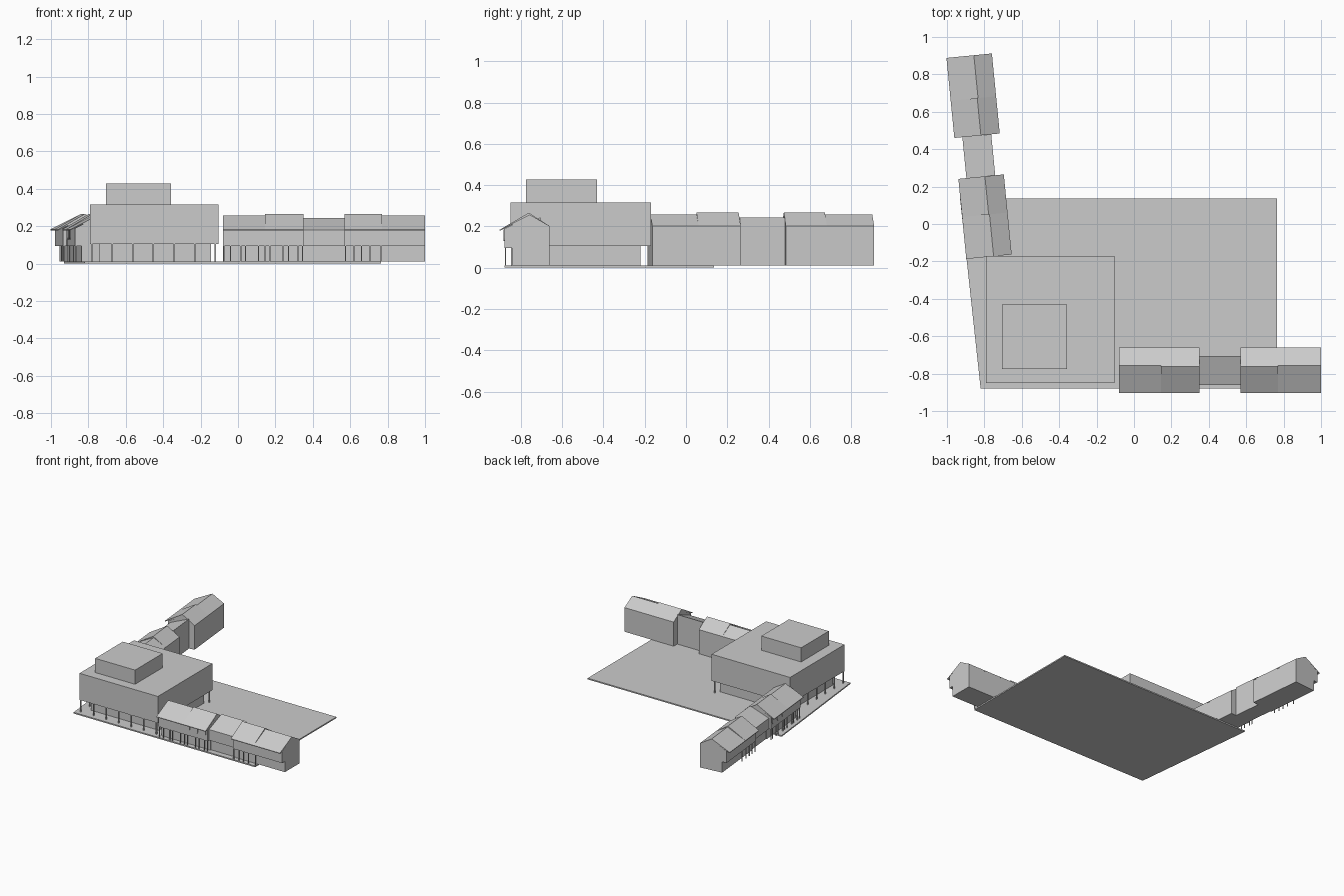
import bpy, bmesh, math
from mathutils import Matrix, Vector

if "Cube" in bpy.data.objects:
    bpy.data.objects.remove(bpy.data.objects["Cube"])


def extrude(name, points, offset, M=Matrix.Identity(4)):
    """Closed solid from a 3D outline swept along an offset, placed by M."""
    bm = bmesh.new()
    face = bm.faces.new([bm.verts.new(p) for p in points])
    new = bmesh.ops.extrude_face_region(bm, geom=[face])["geom"]
    bmesh.ops.translate(bm, vec=offset,
                        verts=[g for g in new if isinstance(g, bmesh.types.BMVert)])
    bm.transform(M)
    bmesh.ops.recalc_face_normals(bm, faces=bm.faces)
    mesh = bpy.data.meshes.new(name)
    bm.to_mesh(mesh)
    bm.free()
    obj = bpy.data.objects.new(name, mesh)
    bpy.context.collection.objects.link(obj)
    return obj


def box(name, x0, x1, y0, y1, z0, z1, M=Matrix.Identity(4)):
    return extrude(name, [(x0, y0, z0), (x1, y0, z0), (x1, y1, z0), (x0, y1, z0)],
                   (0, 0, z1 - z0), M)


def prism(name, profile, u0, u1, M):
    """Sweep a (v, z) cross-section along the wing axis."""
    return extrude(name, [(u0, v, z) for v, z in profile], (u1 - u0, 0, 0), M)


def column(name, x, y, z1, M=Matrix.Identity(4), r=0.004):
    return box(name, x - r, x + r, y - r, y + r, 0.01, z1, M)


# Ground slab
extrude("ground_slab", [(-0.82, -0.88, 0), (0.765, -0.88, 0),
                        (0.765, 0.135, 0), (-0.93, 0.135, 0)], (0, 0, 0.01))

# Main hall: recessed ground floor, overhanging upper floors, rooftop plant room
box("hall_ground_floor", -0.74, -0.145, -0.78, -0.22, 0.01, 0.105)
box("hall_upper_floors", -0.79, -0.105, -0.85, -0.17, 0.105, 0.315)
box("hall_rooftop_room", -0.705, -0.357, -0.775, -0.43, 0.315, 0.427)
for i in range(7):
    column("hall_front_column", -0.782 + i * 0.11, -0.843, 0.105)
for i in range(1, 7):
    column("hall_side_column", -0.782, -0.843 + i * 0.11, 0.105)
column("hall_rear_column", -0.122, -0.183, 0.105)


def house(side, u0, u1, lift, M):
    """Half of a pitched house: jettied body and overhanging roof."""
    prism(side + "_house_body",
          [(0, 0.01), (0, 0.196), (-0.095, 0.25), (-0.218, 0.188),
           (-0.218, 0.095), (-0.182, 0.095), (-0.182, 0.01)], u0, u1, M)
    prism(side + "_house_roof",
          [(0.001, 0.201), (-0.096 - lift / 2, 0.257 + lift), (-0.243, 0.183),
           (-0.243, 0.178), (-0.095, 0.249), (0.001, 0.194)], u0, u1, M)


def wing(side, M):
    # Two houses, each with a low half and a taller half beside the link
    for u0, u1, lift in ((0, 0.225, 0), (0.225, 0.43, 0.009),
                         (0.65, 0.85, 0.009), (0.85, 1.08, 0)):
        house(side, u0, u1, lift, M)
    # Lower link with a single slope
    prism(side + "_link",
          [(-0.045, 0.01), (-0.045, 0.243), (-0.2, 0.18), (-0.2, 0.095),
           (-0.175, 0.095), (-0.175, 0.01)], 0.43, 0.65, M)
    # Arcade columns
    for u in (0.005, 0.04, 0.095, 0.12, 0.19, 0.225, 0.25, 0.32, 0.35, 0.40,
              0.425, 0.655, 0.70, 0.74, 0.785, 0.845):
        column(side + "_arcade_column", u, -0.213, 0.095, M, 0.003)
    # Rounded panels under the eaves
    for u in (0.26, 0.33, 0.40):
        arc = [(u + 0.014 * math.cos(a), -0.222, 0.142 + 0.014 * math.sin(a))
               for a in (math.pi * (1 + k / 6) for k in range(7))]
        extrude(side + "_window_panel",
                arc + [(u + 0.014, -0.222, 0.185), (u - 0.014, -0.222, 0.185)],
                (0, 0.006, 0), M)


# East wing runs along the front; west wing is its mirrored, slightly turned twin
wing("east", Matrix.Translation((-0.08, -0.661, 0)))
c, s = 0.995, 0.098
wing("west", Matrix(((-s, c, 0, -0.655), (c, s, 0, -0.163),
                     (0, 0, 1, 0), (0, 0, 0, 1))))
